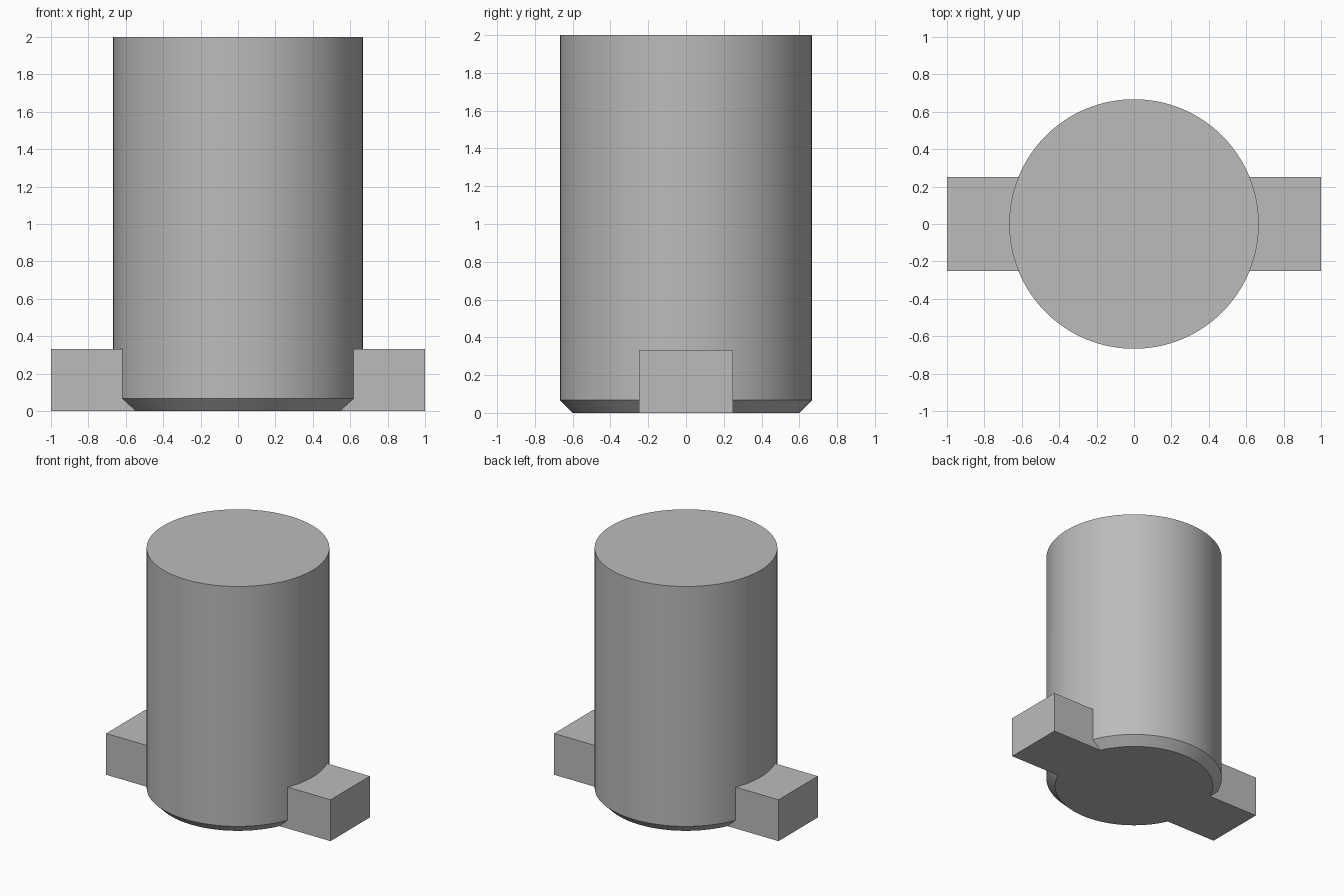
import bpy
import bmesh
import math

RADIUS, HEIGHT, CHAMFER = 0.667, 2.0, 0.067
LUG_REACH, LUG_WIDTH, LUG_HEIGHT = 1.0, 0.5, 0.333
SIDES = 128

cube = bpy.data.objects.get("Cube")
if cube:
    bpy.data.objects.remove(cube, do_unlink=True)

grey = bpy.data.materials.new("plain_grey")
grey.use_nodes = True
colour = (0.5, 0.5, 0.5, 1)
grey.diffuse_color = colour
grey.node_tree.nodes["Principled BSDF"].inputs["Base Color"].default_value = colour


def make_object(name, bm):
    bmesh.ops.recalc_face_normals(bm, faces=bm.faces)
    mesh = bpy.data.meshes.new(name)
    bm.to_mesh(mesh)
    bm.free()
    mesh.materials.append(grey)
    obj = bpy.data.objects.new(name, mesh)
    bpy.context.collection.objects.link(obj)
    return obj


# Round pin with a chamfered lower rim
bm = bmesh.new()
rings = []
for r, z in ((RADIUS - CHAMFER, 0), (RADIUS, CHAMFER), (RADIUS, HEIGHT)):
    ring = []
    for i in range(SIDES):
        a = 2 * math.pi * i / SIDES
        ring.append(bm.verts.new((r * math.cos(a), r * math.sin(a), z)))
    rings.append(ring)
for low, high in zip(rings, rings[1:]):
    for i in range(SIDES):
        j = (i + 1) % SIDES
        bm.faces.new((low[i], low[j], high[j], high[i]))
bm.faces.new(rings[0])
bm.faces.new(rings[-1])
pin = make_object("pin_with_lugs", bm)

# Cross bar forming the two side lugs
bm = bmesh.new()
bmesh.ops.create_cube(bm, size=1)
bmesh.ops.scale(bm, vec=(2 * LUG_REACH, LUG_WIDTH, LUG_HEIGHT), verts=bm.verts)
bmesh.ops.translate(bm, vec=(0, 0, LUG_HEIGHT / 2), verts=bm.verts)
bar = make_object("lug_bar", bm)

# Join both into one solid
union = pin.modifiers.new("join_lugs", "BOOLEAN")
union.operation = "UNION"
union.solver = "EXACT"
union.object = bar
bpy.ops.object.select_all(action="DESELECT")
pin.select_set(True)
bpy.context.view_layer.objects.active = pin
bpy.ops.object.modifier_apply(modifier=union.name)
bpy.data.objects.remove(bar, do_unlink=True)

# Merge the flat faces, then smooth only the round wall
bm = bmesh.new()
bm.from_mesh(pin.data)
bmesh.ops.dissolve_limit(bm, angle_limit=math.radians(0.5), verts=bm.verts, edges=bm.edges)
bm.to_mesh(pin.data)
bm.free()
bpy.ops.object.shade_smooth_by_angle(angle=math.radians(30))
